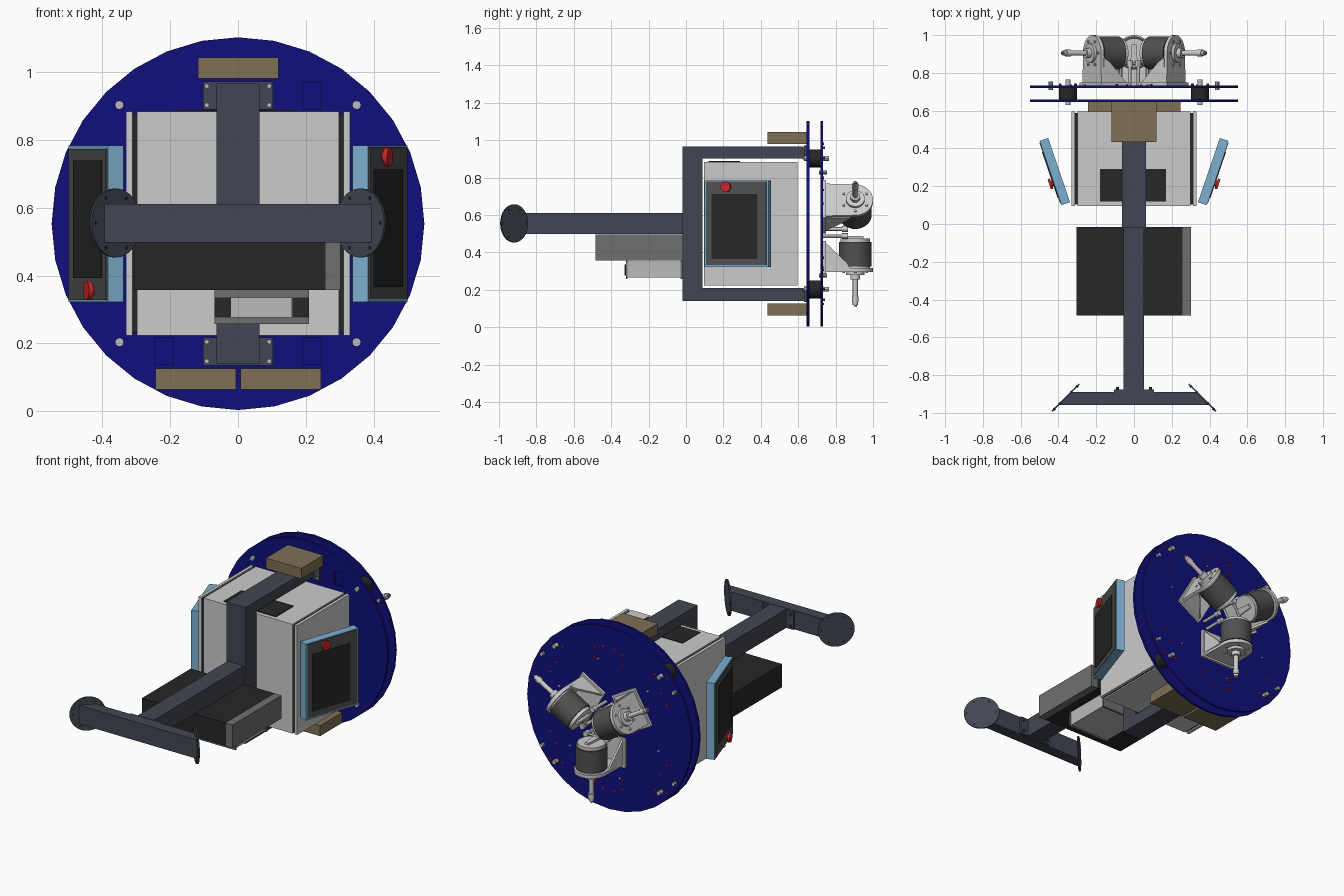
import bpy, bmesh, math
from mathutils import Matrix, Vector

if "Cube" in bpy.data.objects:
    bpy.data.objects.remove(bpy.data.objects["Cube"])

CZ = 0.553  # height of the main axis


def mat(name, r, g, b):
    m = bpy.data.materials.new(name)
    m.diffuse_color = (r, g, b, 1)
    m.use_nodes = True
    m.node_tree.nodes["Principled BSDF"].inputs["Base Color"].default_value = m.diffuse_color
    return m


BLUE = mat("deep_blue", 0.005, 0.005, 0.2)
SLATE = mat("slate", 0.055, 0.062, 0.085)
SKY = mat("light_blue", 0.2, 0.43, 0.62)
BROWN = mat("brown", 0.21, 0.16, 0.09)
BLACK = mat("near_black", 0.02, 0.02, 0.02)
DARK = mat("dark_grey", 0.08, 0.08, 0.08)
MID = mat("mid_grey", 0.16, 0.16, 0.16)
RED = mat("red", 0.55, 0.02, 0.02)
LIGHT = mat("light_grey", 0.5, 0.5, 0.5)


def finish(bm, name, m, matrix, smooth=False):
    bmesh.ops.recalc_face_normals(bm, faces=bm.faces)
    me = bpy.data.meshes.new(name)
    bm.to_mesh(me)
    bm.free()
    ob = bpy.data.objects.new(name, me)
    bpy.context.collection.objects.link(ob)
    if m:
        me.materials.append(m)
    if matrix:
        ob.matrix_world = matrix
    if smooth:
        bpy.context.view_layer.objects.active = ob
        ob.select_set(True)
        bpy.ops.object.shade_smooth_by_angle()
        ob.select_set(False)
    return ob


def prism(name, pts, axis, lo, hi, m=None, matrix=None):
    """Extrude a 2D outline along x, y or z."""
    put = {'x': lambda a, b, h: (h, a, b), 'y': lambda a, b, h: (a, h, b),
           'z': lambda a, b, h: (a, b, h)}[axis]
    bm = bmesh.new()
    f = bm.faces.new([bm.verts.new(put(a, b, lo)) for a, b in pts])
    r = bmesh.ops.extrude_face_region(bm, geom=[f])
    d = Vector(put(0, 0, hi - lo))
    bmesh.ops.translate(bm, vec=d, verts=[v for v in r['geom'] if isinstance(v, bmesh.types.BMVert)])
    return finish(bm, name, m, matrix)


def box(name, x0, x1, y0, y1, z0, z1, m=None, matrix=None):
    return prism(name, [(x0, y0), (x1, y0), (x1, y1), (x0, y1)], 'z', z0, z1, m, matrix)


def cyl(name, p0, p1, r, m=None, matrix=None, n=24, smooth=True):
    p0, p1 = Vector(p0), Vector(p1)
    d = p1 - p0
    rot = d.to_track_quat('Z', 'Y').to_matrix().to_4x4()
    bm = bmesh.new()
    bmesh.ops.create_cone(bm, cap_ends=True, segments=n, radius1=r, radius2=r, depth=d.length,
                          matrix=Matrix.Translation((p0 + p1) / 2) @ rot)
    return finish(bm, name, m, matrix, smooth)


def about_axis(deg):
    """Turn around the y-parallel main axis."""
    c = Vector((0, 0, CZ))
    return Matrix.Translation(c) @ Matrix.Rotation(math.radians(deg), 4, 'Y') @ Matrix.Translation(-c)


# Round shields, the front one with slots
ring = [(0.55 * math.sin(i * math.tau / 32), CZ + 0.55 * math.cos(i * math.tau / 32)) for i in range(32)]
front = prism("front_shield", ring, 'y', 0.645, 0.659, BLUE)
prism("rear_shield", ring, 'y', 0.719, 0.733, BLUE)
for i, (x, z) in enumerate([(0.19, 0.89), (0.19, 0.137), (-0.245, 0.137)]):
    cutter = box("slot_cutter", x, x + 0.055, 0.6, 0.7, z, z + 0.08)
    cutter.hide_render = True
    cutter.hide_set(True)
    cutter.display_type = 'WIRE'
    mod = front.modifiers.new("slot", 'BOOLEAN')
    mod.operation = 'DIFFERENCE'
    mod.object = cutter

# Rubber mounts with bolts between the shields
for x in (-0.35, 0.35):
    for z in (0.203, 0.903):
        cyl("rubber_mount", (x, 0.659, z), (x, 0.719, z), 0.048, BLACK)
        cyl("mount_bolt", (x, 0.63, z), (x, 0.765, z), 0.013, LIGHT, n=12)
        for dx in (-0.04, 0.04):
            cyl("mount_screw", (x + dx, 0.71, z), (x + dx, 0.743, z), 0.007, RED, n=8)

# Small screws on the rear shield
for k in range(6):
    for a, r in ((-5, 0.43), (5, 0.43), (12, 0.35)):
        cyl("shield_screw", (0, 0.725, CZ + r), (0, 0.739, CZ + r), 0.006,
            RED if r > 0.4 else LIGHT, about_axis(60 * k + a), 8)
for a in (-58, 58, 122, -122):
    cyl("edge_stud", (0, 0.71, CZ + 0.52), (0, 0.755, CZ + 0.52), 0.011, LIGHT, about_axis(a), 10)

# Cabinet with grooves and side covers
box("cabinet", -0.298, 0.298, 0.095, 0.595, 0.223, 0.884)
box("cabinet_groove", -0.32, 0.32, 0.103, 0.587, 0.231, 0.876, BLACK)
for s in (-1, 1):
    x = sorted((s * 0.312, s * 0.33))
    box("cabinet_side_cover", *x, 0.095, 0.595, 0.223, 0.884)
box("cabinet_top_vent", -0.18, 0.17, 0.12, 0.29, 0.88, 0.888, BLACK)

# Carrying frame: post, arms and mounting flanges
box("frame_post", -0.063, 0.063, -0.02, 0.087, 0.141, 0.966, SLATE)
for n, z0, z1, f0, f1 in (("upper", 0.902, 0.966, 0.89, 0.972), ("lower", 0.141, 0.21, 0.134, 0.217)):
    box(n + "_arm", -0.063, 0.063, 0.087, 0.645, z0, z1, SLATE)
    box(n + "_arm_flange", -0.103, 0.103, 0.631, 0.646, f0, f1, SLATE)
    for x in (-0.092, 0.092):
        for z in (f0 + 0.013, f1 - 0.013):
            cyl("flange_bolt", (x, 0.622, z), (x, 0.632, z), 0.007, LIGHT, n=10)
            cyl("flange_nut", (x, 0.73, z), (x, 0.742, z), 0.007, RED, n=8)

# Boom, handlebar and round end plates
box("boom", -0.055, 0.053, -0.88, -0.02, 0.498, 0.611, SLATE)
box("boom_flange", -0.105, 0.105, -0.89, -0.876, 0.5, 0.609, SLATE)
for x in (-0.088, 0.088):
    for z in (0.52, 0.59):
        cyl("boom_bolt", (x, -0.88, z), (x, -0.863, z), 0.008, SLATE, n=10)
prism("handlebar", [(-0.395, -0.957), (0.395, -0.957), (0.327, -0.889), (-0.327, -0.889)],
      'z', 0.498, 0.611, SLATE)
for s in (-1, 1):
    c, d = Vector((s * 0.36, -0.921, CZ + 0.002)), Vector((s, 1, 0)).normalized()
    cyl("bar_end_plate", c - d * 0.001, c + d * 0.007, 0.102, SLATE, n=32)
    t = d.cross(Vector((0, 0, 1)))
    for k in range(6):
        a = math.tau * k / 6
        q = c + 0.085 * (t * math.cos(a) + Vector((0, 0, math.sin(a))))
        cyl("end_plate_bolt", q - d * 0.004, q + d * 0.009, 0.005, BLACK, n=8)

# Equipment boxes under the boom
box("battery_case", -0.305, 0.258, -0.484, -0.015, 0.357, 0.497, BLACK)
box("battery_case_end", 0.258, 0.302, -0.484, -0.015, 0.357, 0.497, MID)
box("supply_body", -0.065, 0.205, -0.315, -0.02, 0.265, 0.352, LIGHT)
box("supply_front", -0.07, 0.21, -0.322, -0.312, 0.257, 0.357, MID)
box("supply_back", -0.07, 0.21, -0.03, -0.018, 0.257, 0.357, MID)
box("supply_label_plate", -0.02, 0.16, -0.328, -0.32, 0.276, 0.335, LIGHT)
for x in (-0.07, 0.161):
    box("supply_vent", x, x + 0.049, -0.326, -0.32, 0.276, 0.335, BLACK)

# Brown ballast blocks
for n, x, z in (("top", -0.118, 0.981), ("left", -0.243, 0.063), ("right", 0.008, 0.063)):
    box(n + "_ballast", x, x + 0.237, 0.435, 0.645, z, z + 0.063, BROWN)

# Angled control panels; the left is the right one turned half way round
u = Vector((0.116, 0.34, 0)).normalized()
base = Matrix(((u.x, -u.y, 0, 0.384), (u.y, u.x, 0, 0.10), (0, 0, 1, CZ), (0, 0, 0, 1)))
for n, M in (("right", base), ("left", about_axis(180) @ base)):
    box(n + "_panel_body", 0, 0.359, 0, 0.048, -0.231, 0.231, SKY, M)
    box(n + "_panel_face", 0.01, 0.349, -0.004, 0.001, -0.221, 0.226, DARK, M)
    box(n + "_panel_screen", 0.042, 0.3, -0.007, 0, -0.187, 0.16, BLACK, M)
    cyl(n + "_stop_button_stem", (0.125, 0, 0.197), (0.125, -0.014, 0.197), 0.016, RED, M)
    cyl(n + "_stop_button", (0.125, -0.012, 0.197), (0.125, -0.026, 0.197), 0.028, RED, M)

# Three motor units spaced evenly around the axis
Y = 0.905
arc = [(0.095 * math.cos(math.pi * i / 16), Y + 0.095 * math.sin(math.pi * i / 16)) for i in range(17)]
for k in range(3):
    M = about_axis(120 * k)
    prism("motor_bracket", [(-0.1, 0.733), (0.1, 0.733)] + arc, 'z', 0.296, 0.316, None, M)
    box("motor_foot", -0.115, 0.115, 0.733, 0.748, 0.285, 0.46, None, M)
    for x in (-0.102, 0.09):
        prism("motor_gusset", [(0.748, 0.312), (0.88, 0.312), (0.86, 0.345), (0.748, 0.45)],
              'x', x, x + 0.012, None, M)
    for z0, z1, r, m, n in ((0.325, 0.455, 0.088, DARK, "motor_body"), (0.314, 0.325, 0.08, None, "motor_collar"),
                            (0.455, 0.474, 0.078, None, "motor_cap"), (0.28, 0.297, 0.05, None, "motor_flange"),
                            (0.255, 0.281, 0.026, None, "shaft_hub"), (0.12, 0.256, 0.0135, None, "shaft"),
                            (0.135, 0.165, 0.018, None, "shaft_ring"), (0.11, 0.121, 0.008, BROWN, "shaft_tip")):
        cyl(n, (0, Y, z0), (0, Y, z1), r, m, M, 32)
    for a in range(6):
        x, y = 0.07 * math.cos(a * math.pi / 3), Y + 0.07 * math.sin(a * math.pi / 3)
        cyl("bracket_bolt", (x, y, 0.289), (x, y, 0.297), 0.007, None, M, 8)
    # inner linkage
    for x in (-0.07, 0.07):
        cyl("link_post", (x, 0.73, 0.487), (x, 0.86, 0.487), 0.01, None, M, 12)
        cyl("link_joint", (x, 0.835, 0.487), (x, 0.865, 0.487), 0.016, None, M, 12)
    cyl("link_rod", (-0.07, 0.85, 0.487), (0.07, 0.85, 0.487), 0.008, None, M, 12)
    prism("link_arm", [(-0.02, 0.84), (0.02, 0.84), (0.012, 0.95), (-0.012, 0.95)], 'z', 0.472, 0.487, None, M)
